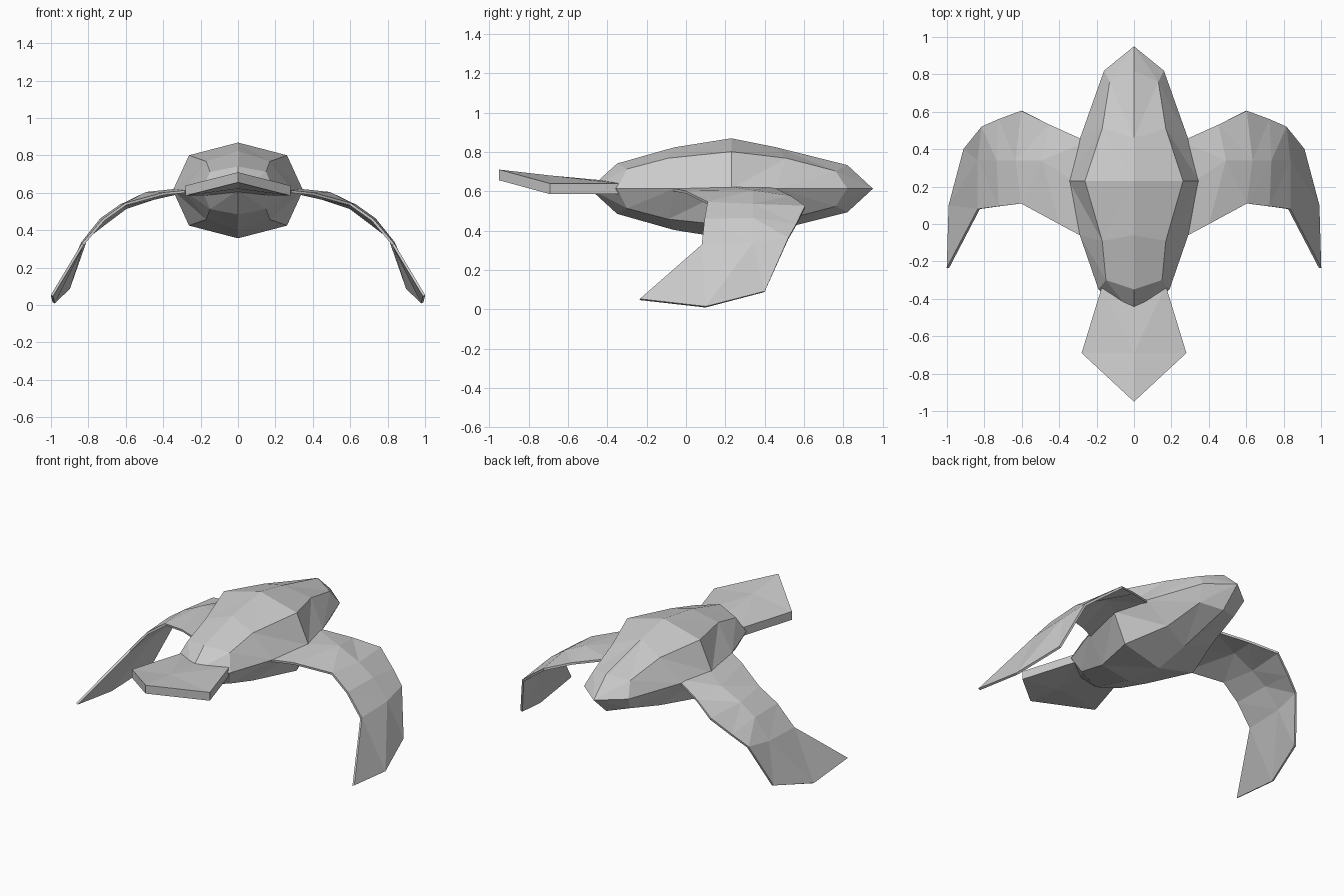
import bpy, bmesh
from mathutils import Vector

if "Cube" in bpy.data.objects:
    bpy.data.objects.remove(bpy.data.objects["Cube"])

MID = 0.613  # height of the body's widest line


def make(name, verts, faces):
    bm = bmesh.new()
    vs = [bm.verts.new(v) for v in verts]
    for f in faces:
        bm.faces.new([vs[i] for i in f])
    bmesh.ops.recalc_face_normals(bm, faces=bm.faces)
    me = bpy.data.meshes.new(name)
    bm.to_mesh(me)
    bm.free()
    ob = bpy.data.objects.new(name, me)
    bpy.context.collection.objects.link(ob)
    return ob


# Body: five eight-sided rings (y, half width, half height, corner x, corner y, corner height)
rings = [(-0.35, 0.19, 0.128, 0.15, -0.30, 0.10),
         (-0.06, 0.29, 0.21, 0.17, -0.09, 0.155),
         (0.23, 0.348, 0.256, 0.262, 0.23, 0.188),
         (0.46, 0.288, 0.21, 0.17, 0.51, 0.155),
         (0.82, 0.16, 0.12, 0.13, 0.76, 0.09)]
verts, faces = [], []
for y, w, h, cx, cy, ch in rings:
    for x, yy, z in [(0, y, h), (cx, cy, ch), (w, y, 0), (cx, cy, -ch),
                     (0, y, -h), (-cx, cy, -ch), (-w, y, 0), (-cx, cy, ch)]:
        verts.append((x, yy, MID + z))
for r in range(4):
    inner, outer = (r + 1, r) if r < 2 else (r, r + 1)
    for k in range(8):
        n = (k + 1) % 8
        e, o = (k, n) if k % 2 == 0 else (n, k)
        ie, io, oe, oo = inner * 8 + e, inner * 8 + o, outer * 8 + e, outer * 8 + o
        faces += [(ie, io, oo), (ie, oo, oe)]
verts += [(0, -0.49, MID), (0, 0.95, MID)]
for k in range(8):
    n = (k + 1) % 8
    faces += [(40, k, n), (41, 32 + n, 32 + k)]
# split the end fans into broad flat facets
make("body", verts, faces)

# Flat pentagonal head plate, built as a top and bottom outline
outline = [(-0.17, -0.33, 0.612), (0, -0.33, 0.62), (0.17, -0.33, 0.612),
           (0.28, -0.69, 0.612), (0, -0.95, 0.683), (-0.28, -0.69, 0.612)]
top = [(x, y, z + 0.027) for x, y, z in outline] + [(0, -0.69, 0.68)]
bot = [(x, y, z - 0.027) for x, y, z in outline] + [(0, -0.69, 0.622)]
pf = []
for i in range(6):
    j = (i + 1) % 6
    pf += [(i, j, 6), (j + 7, i + 7, 13), (i, i + 7, j + 7, j)]
make("front_plate", top + bot, pf)

# Wings: stations of leading, middle and trailing points, mirrored
stations = [((0.25, 0.44, 0.615), (0.28, 0.20, 0.62), (0.25, -0.08, 0.61)),
            ((0.45, 0.53, 0.57), (0.49, 0.34, 0.598), (0.40, 0.00, 0.595)),
            ((0.60, 0.605, 0.52), (0.63, 0.34, 0.53), (0.60, 0.11, 0.54)),
            ((0.72, 0.56, 0.43), (0.73, 0.34, 0.46), (0.72, 0.095, 0.455)),
            ((0.81, 0.52, 0.36), (0.83, 0.34, 0.335), (0.83, 0.08, 0.325)),
            ((0.905, 0.40, 0.09), (0.985, 0.10, 0.012), (0.995, -0.235, 0.05))]
wv = [p for s in stations for p in s]
wf = []
for s in range(5):
    for c in range(2):
        a = s * 3 + c
        if s < 2:
            wf += [(a, a + 1, a + 4), (a, a + 4, a + 3)]
        else:
            wf += [(a, a + 1, a + 3), (a + 1, a + 4, a + 3)]
wing = make("wings", wv, wf)
sol = wing.modifiers.new("thickness", 'SOLIDIFY')
sol.thickness = 0.014
sol.offset = 0
mir = wing.modifiers.new("mirror", 'MIRROR')
mir.use_axis[0] = True
mir.use_mirror_merge = False
